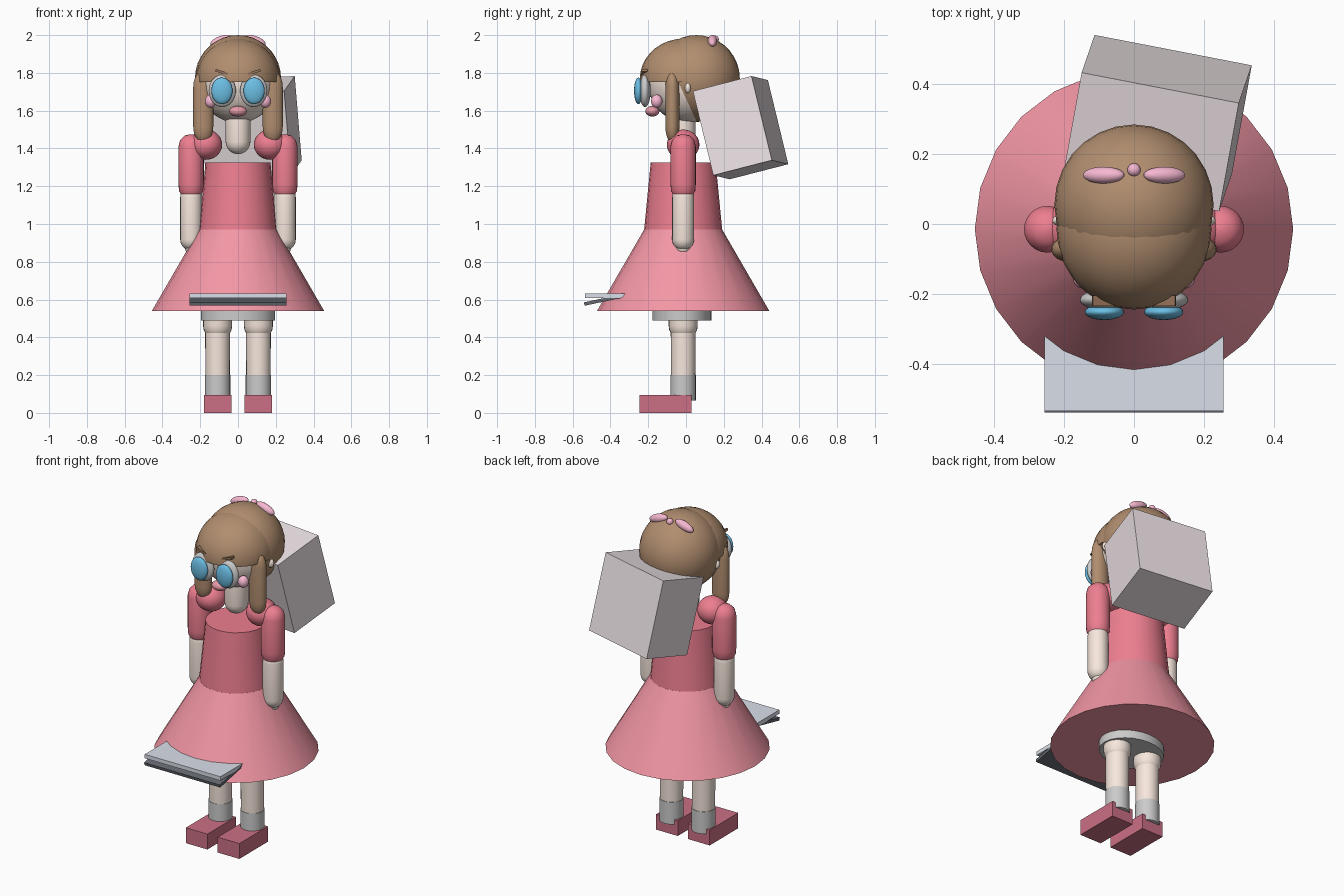
import bpy, bmesh, math
from mathutils import Matrix, Vector

if "Cube" in bpy.data.objects:
    bpy.data.objects.remove(bpy.data.objects["Cube"])


def material(name, rgb):
    m = bpy.data.materials.new(name)
    m.diffuse_color = (*rgb, 1)
    m.use_nodes = True
    m.node_tree.nodes["Principled BSDF"].inputs["Base Color"].default_value = m.diffuse_color
    return m


SKIN = material("skin", (0.93, 0.80, 0.72))
BODICE = material("bodice_red", (0.85, 0.21, 0.28))
SKIRT = material("skirt_red", (0.90, 0.31, 0.38))
SHOE = material("shoe_red", (0.60, 0.16, 0.23))
HAIR = material("hair_brown", (0.44, 0.27, 0.16))
DARKHAIR = material("dark_brown", (0.30, 0.17, 0.10))
WHITE = material("white", (0.88, 0.87, 0.86))
BLUE = material("eye_blue", (0.15, 0.52, 0.78))
PINK = material("pink", (0.93, 0.48, 0.64))
LIP = material("lip", (0.78, 0.32, 0.38))
BAG = material("bag", (0.84, 0.76, 0.78))
LID = material("lid_grey", (0.70, 0.74, 0.82))
DARK = material("dark_grey", (0.13, 0.14, 0.16))


def finish(bm, name, mat, smooth=True):
    bmesh.ops.recalc_face_normals(bm, faces=bm.faces)
    me = bpy.data.meshes.new(name)
    bm.to_mesh(me)
    bm.free()
    ob = bpy.data.objects.new(name, me)
    bpy.context.collection.objects.link(ob)
    me.materials.append(mat)
    if smooth:
        bpy.ops.object.select_all(action='DESELECT')
        ob.select_set(True)
        bpy.context.view_layer.objects.active = ob
        bpy.ops.object.shade_smooth_by_angle(angle=math.radians(40))
    return ob


def lathe(name, profile, x, y, mat, flat=1.0, seg=24):
    """Closed solid of (radius, z) rings around a vertical axis."""
    bm = bmesh.new()
    rings = []
    for r, z in profile:
        rings.append([bm.verts.new((x + r * math.cos(t), y + flat * r * math.sin(t), z))
                      for t in (math.tau * i / seg for i in range(seg))])
    for a, b in zip(rings, rings[1:]):
        for i in range(seg):
            j = (i + 1) % seg
            bm.faces.new((a[i], a[j], b[j], b[i]))
    bm.faces.new(rings[0])
    bm.faces.new(rings[-1])
    return finish(bm, name, mat)


def capsule(name, r, z0, z1, x, y, mat, flat=1.0, cap=1.0):
    """Vertical capsule from z0 to z1; cap stretches the rounded ends."""
    h = r * cap
    angles = [math.radians(a) for a in (4, 20, 38, 56, 74, 90)]
    low = [(r * math.sin(a), z0 + h - h * math.cos(a)) for a in angles]
    high = [(r * math.sin(a), z1 - h + h * math.cos(a)) for a in reversed(angles)]
    return lathe(name, low + high, x, y, mat, flat)


def ellipsoid(name, loc, radii, mat, tilt=0, cut=None):
    """Ellipsoid tilted about y; cut = (point, normal) removes the normal side."""
    bm = bmesh.new()
    bmesh.ops.create_uvsphere(bm, u_segments=28, v_segments=18, radius=1)
    bm.transform(Matrix.Translation(loc) @ Matrix.Rotation(tilt, 4, 'Y') @ Matrix.Diagonal((*radii, 1)))
    if cut:
        bmesh.ops.bisect_plane(bm, geom=bm.verts[:] + bm.edges[:] + bm.faces[:],
                               plane_co=cut[0], plane_no=cut[1], clear_outer=True)
        bmesh.ops.holes_fill(bm, edges=[e for e in bm.edges if e.is_boundary], sides=0)
    return finish(bm, name, mat)


def box(name, loc, size, mat, rot=Matrix.Identity(4)):
    bm = bmesh.new()
    bmesh.ops.create_cube(bm, size=1)
    bm.transform(Matrix.Translation(loc) @ rot @ Matrix.Diagonal((*size, 1)))
    return finish(bm, name, mat, False)


CY = -0.015  # body axis

# Dress and underwear
lathe("skirt", [(0.456, 0.54), (0.207, 0.97)], 0, CY, SKIRT)
lathe("bodice", [(0.207, 0.965), (0.172, 1.325)], 0, CY, BODICE)
lathe("underwear", [(0.195, 0.49), (0.195, 0.70)], 0, -0.022, WHITE, 0.8)

# Neck and head
capsule("neck", 0.066, 1.37, 1.66, 0, CY, SKIN)
ellipsoid("head", (0, 0.01, 1.745), (0.205, 0.21, 0.21), SKIN)

# Hair: back mass cut by a sloping plane, fringe cut level
ellipsoid("back_hair", (0, 0.055, 1.77), (0.228, 0.23, 0.23), HAIR,
          cut=((0, -0.04, 1.75), (0, -0.907, -0.42)))
ellipsoid("fringe", (0, -0.015, 1.765), (0.222, 0.23, 0.216), HAIR,
          cut=((0, 0, 1.752), (0, 0, -1)))

# Mouth and bow knot
ellipsoid("mouth", (0, -0.178, 1.597), (0.047, 0.037, 0.028), LIP)
ellipsoid("bow_knot", (0, 0.155, 1.978), (0.019, 0.019, 0.019), PINK)

for side, s in (("left", -1), ("right", 1)):
    # Legs
    lx = 0.108 * s
    box(side + "_shoe", (lx, -0.108, 0.047), (0.146, 0.275, 0.094), SHOE)
    lathe(side + "_sock", [(0.067, 0.065), (0.067, 0.2)], lx, CY, WHITE)
    lathe(side + "_lower_leg", [(0.064, 0.1), (0.066, 0.45)], lx, CY, SKIN)
    capsule(side + "_upper_leg", 0.077, 0.385, 0.75, lx, CY, SKIN)
    # Arms
    ellipsoid(side + "_shoulder_puff", (0.17 * s, CY, 1.42), (0.086, 0.086, 0.08), BODICE)
    lathe(side + "_sleeve", [(0.05, 1.15), (0.064, 1.175), (0.067, 1.21), (0.067, 1.41),
                             (0.058, 1.445), (0.035, 1.468), (0.005, 1.475)],
          0.248 * s, CY, BODICE)
    capsule(side + "_forearm", 0.058, 0.86, 1.2, 0.248 * s, CY, SKIN)
    ellipsoid(side + "_hand", (0.24 * s, CY, 0.885), (0.042, 0.042, 0.055), SKIN)
    # Side locks, ears
    capsule(side + "_hair_lock", 0.053, 1.43, 1.81, 0.184 * s, -0.072, HAIR, 0.7, 1.6)
    ellipsoid(side + "_ear", (0.212 * s, 0.01, 1.72), (0.022, 0.016, 0.028), SKIN)
    # Face
    ellipsoid(side + "_eye_white", (0.083 * s, -0.217, 1.705), (0.072, 0.03, 0.086), WHITE)
    ellipsoid(side + "_iris", (0.085 * s, -0.252, 1.705), (0.056, 0.023, 0.07), BLUE)
    ellipsoid(side + "_cheek", (0.145 * s, -0.155, 1.65), (0.03, 0.03, 0.035), PINK)
    box(side + "_brow", (0.083 * s, -0.22, 1.803), (0.075, 0.03, 0.013), DARKHAIR,
        Matrix.Rotation(-0.3 * s, 4, 'Y'))
    # Bow loops
    ellipsoid(side + "_bow_loop", (0.087 * s, 0.14, 1.97), (0.062, 0.024, 0.026), PINK,
              tilt=0.32 * s)

# Backpack: tilted box given by its three edge directions
axes = [Vector(v).normalized() for v in ((-0.45, 0.087, -0.021), (0.037, 0.108, -0.446))]
axes.append(axes[0].cross(axes[1]))
rot = Matrix(axes).transposed().to_4x4()
box("backpack", (0.0655, 0.289, 1.51), (0.459, 0.460, 0.325), BAG, rot)

# Folding computer held in front, lid above and base tilted below
box("computer_lid", (0, -0.36, 0.621), (0.512, 0.35, 0.024), LID)
box("computer_base", (0, -0.37, 0.612), (0.512, 0.345, 0.018), DARK,
    Matrix.Rotation(math.radians(12), 4, 'X'))
